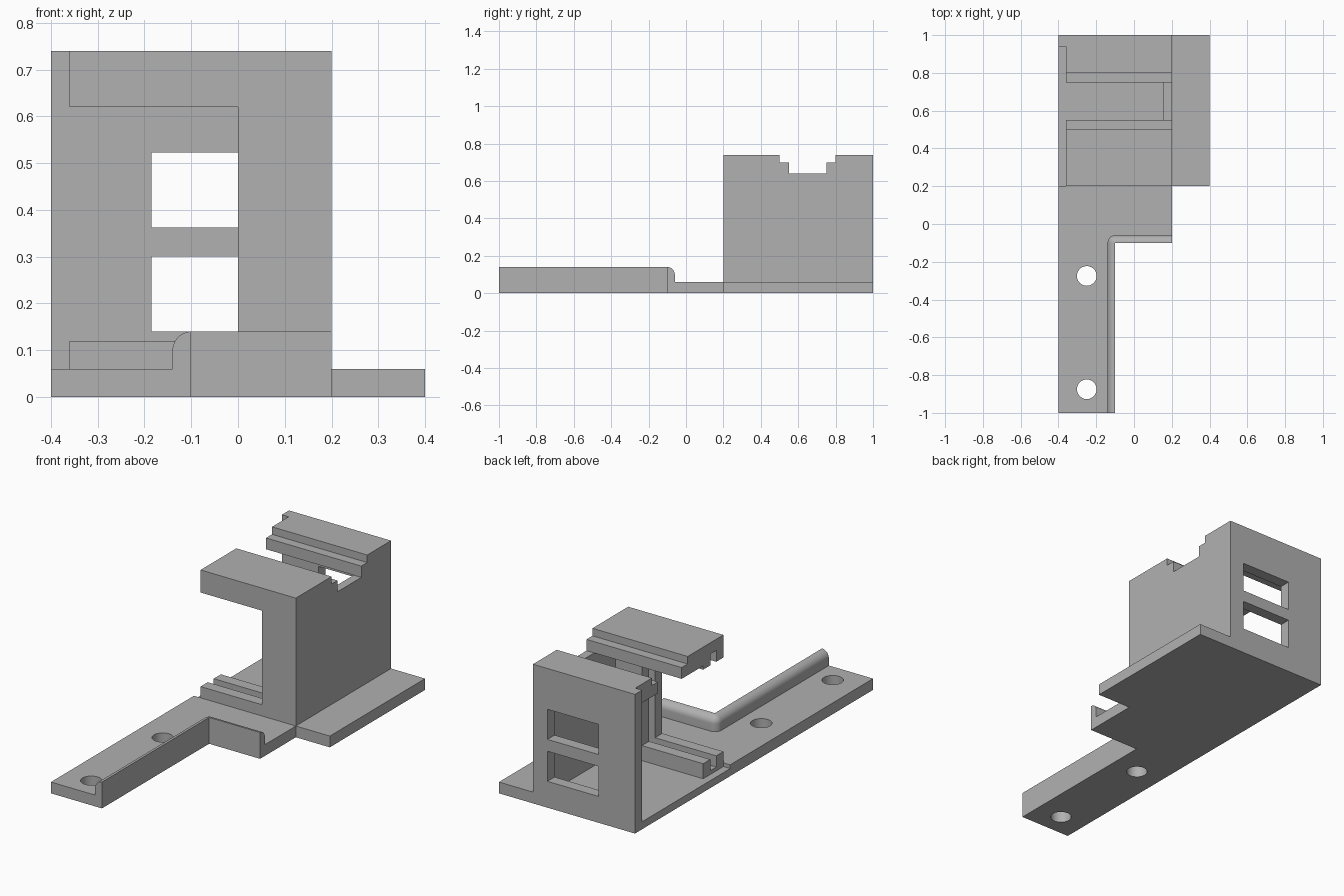
import bpy, bmesh
from math import cos, sin, pi, radians
from mathutils import Vector

if "Cube" in bpy.data.objects:
    bpy.data.objects.remove(bpy.data.objects["Cube"], do_unlink=True)

grey = bpy.data.materials.new("plain grey")
grey.use_nodes = True
GREY = (0.44, 0.44, 0.44, 1)
grey.diffuse_color = GREY
grey.node_tree.nodes["Principled BSDF"].inputs["Base Color"].default_value = GREY


def add_object(name, bm):
    bmesh.ops.recalc_face_normals(bm, faces=bm.faces)
    mesh = bpy.data.meshes.new(name)
    bm.to_mesh(mesh)
    bm.free()
    mesh.materials.append(grey)
    obj = bpy.data.objects.new(name, mesh)
    bpy.context.collection.objects.link(obj)
    return obj


def prism(name, outline, axis, start, end):
    """Extrude an outline along x (outline in y, z) or z (outline in x, y)."""
    bm = bmesh.new()
    place = {"x": lambda a, b: (start, a, b), "z": lambda a, b: (a, b, start)}[axis]
    face = bm.faces.new([bm.verts.new(place(a, b)) for a, b in outline])
    out = bmesh.ops.extrude_face_region(bm, geom=[face])
    d = end - start
    shift = Vector((d, 0, 0)) if axis == "x" else Vector((0, 0, d))
    bmesh.ops.translate(bm, vec=shift, verts=[v for v in out["geom"] if isinstance(v, bmesh.types.BMVert)])
    return add_object(name, bm)


def box(name, x, y, z):
    return prism(name, [(x[0], y[0]), (x[1], y[0]), (x[1], y[1]), (x[0], y[1])], "z", *z)


def cut(obj, cutters):
    for c in cutters:
        c.hide_render = True
        mod = obj.modifiers.new("cut", "BOOLEAN")
        mod.operation, mod.solver, mod.object = "DIFFERENCE", "EXACT", c
    bpy.context.view_layer.update()
    result = bpy.data.meshes.new_from_object(obj.evaluated_get(bpy.context.evaluated_depsgraph_get()))
    obj.modifiers.clear()
    obj.data = result
    for c in cutters:
        bpy.data.objects.remove(c, do_unlink=True)


def smooth(obj):
    bpy.ops.object.select_all(action="DESELECT")
    obj.select_set(True)
    bpy.context.view_layer.objects.active = obj
    bpy.ops.object.shade_smooth_by_angle(angle=radians(35))


# Shared dimensions
LEFT_END, INNER, OUTER = -0.36, 0.155, 0.2
FRONT, BACK_IN, BACK = 0.2, 0.94, 1.0
PLATE, FLOOR, TOP = 0.06, 0.04, 0.74
RAIL_END, GROOVE = 0.37, (0.26, 0.31)

# Base plate with arm, side foot, screw holes and recessed floor
base = prism("base_plate", [(-0.4, -1), (-0.1, -1), (-0.1, -0.1), (OUTER, -0.1), (OUTER, FRONT),
                            (0.4, FRONT), (0.4, BACK), (-0.4, BACK)], "z", 0, PLATE)
cutters = [box("recess_cutter", (-0.5, INNER), (FRONT, BACK_IN), (FLOOR, 0.2))]
for y in (-0.275, -0.875):
    ring = [(-0.25 + 0.052 * cos(i * pi / 24), y + 0.052 * sin(i * pi / 24)) for i in range(48)]
    cutters.append(prism("hole_cutter", ring, "z", -0.1, 0.2))
cut(base, cutters)
smooth(base)

# Rounded lip swept around the inner corner
R, N = 0.04, 10
section = [(0, PLATE), (R, PLATE)]
section += [(R * cos(i * pi / 2 / N), 0.10 + R * sin(i * pi / 2 / N)) for i in range(N + 1)]
bm = bmesh.new()
rows = []
stations = [((-0.1, -1), pi)] + [((-0.1, -0.1), pi - i * pi / 2 / N) for i in range(N + 1)]
stations.append(((OUTER, -0.1), pi / 2))
for (cx, cy), a in stations:
    rows.append([bm.verts.new((cx + d * cos(a), cy + d * sin(a), z)) for d, z in section])
count = len(section)
for r, s in zip(rows, rows[1:]):
    for i in range(count):
        j = (i + 1) % count
        bm.faces.new((r[i], r[j], s[j], s[i]))
bm.faces.new(rows[0])
bm.faces.new(rows[-1])
bmesh.ops.remove_doubles(bm, verts=bm.verts, dist=0.0001)
smooth(add_object("rounded_lip", bm))

# Back wall with two windows
wall = box("back_wall", (-0.4, OUTER), (BACK_IN, BACK), (PLATE, TOP))
cut(wall, [box("window_cutter", (-0.185, 0.115), (0.9, 1.1), z) for z in ((0.14, 0.30), (0.363, 0.523))])

# Side wall with stepped slot in its top edge
prism("side_wall", [(FRONT, PLATE), (BACK_IN, PLATE), (BACK_IN, TOP), (0.8, TOP), (0.8, 0.7), (0.75, 0.7),
                    (0.75, 0.64), (0.55, 0.64), (0.55, 0.7), (0.5, 0.7), (0.5, TOP), (FRONT, TOP)],
      "x", INNER, OUTER)

# Grooved frame: lower rail, column and upper slab
g0, g1 = GROOVE
prism("lower_rail", [(FRONT, FLOOR), (RAIL_END, FLOOR), (RAIL_END, 0.12), (g1, 0.12), (g1, PLATE),
                     (g0, PLATE), (g0, 0.12), (FRONT, 0.12)], "x", LEFT_END, 0)
prism("front_column", [(0, FRONT), (INNER, FRONT), (INNER, RAIL_END), (0, RAIL_END), (0, g1),
                       (0.06, g1), (0.06, g0), (0, g0)], "z", FLOOR, 0.62)
prism("front_slab", [(FRONT, 0.62), (g0, 0.62), (g0, 0.68), (g1, 0.68), (g1, 0.62), (RAIL_END, 0.62),
                     (RAIL_END, 0.64), (0.55, 0.64), (0.55, 0.7), (0.5, 0.7), (0.5, TOP), (FRONT, TOP)],
      "x", LEFT_END, INNER)

# Rear slab with matching step
prism("rear_slab", [(0.75, 0.64), (BACK_IN, 0.64), (BACK_IN, TOP), (0.8, TOP), (0.8, 0.7), (0.75, 0.7)],
      "x", LEFT_END, INNER)
